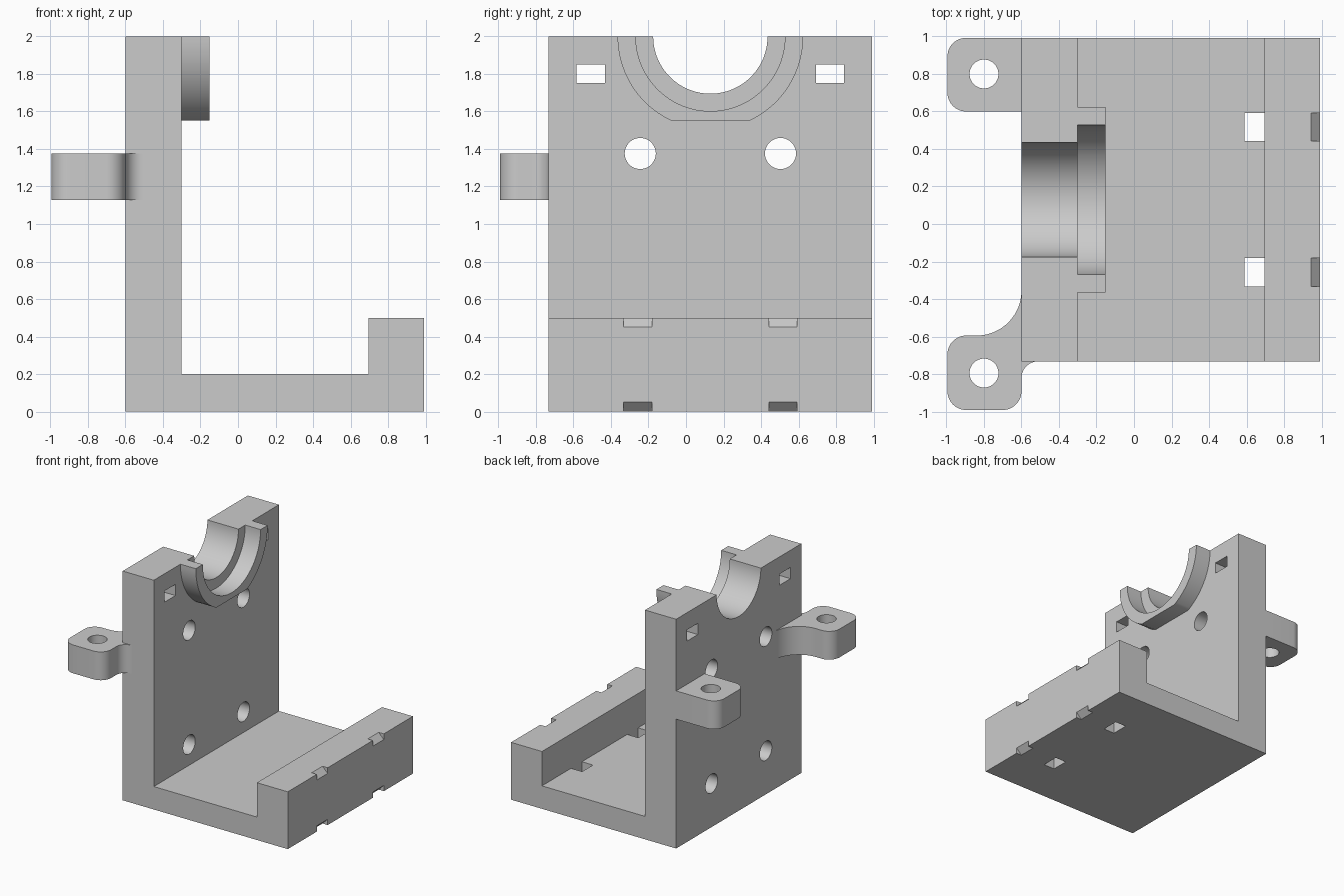
import bpy, bmesh
from math import pi, sin, cos, asin
from mathutils import Vector

if "Cube" in bpy.data.objects:
    bpy.data.objects.remove(bpy.data.objects["Cube"])

grey = bpy.data.materials.new("plain grey")
grey.use_nodes = True
colour = (0.6, 0.6, 0.6, 1)
grey.diffuse_color = colour
grey.node_tree.nodes["Principled BSDF"].inputs["Base Color"].default_value = colour

MID = 0.13                      # symmetry line of the body along y
BACK, FACE = -0.6, -0.3         # upright wall along x
LIP, END = 0.695, 0.993         # lip along x
Y0, Y1 = -0.732, 0.993


def prism(name, points, axis, lo, hi):
    """Extrude a flat outline along x, y or z."""
    place = {"x": lambda p, d: (d, p[0], p[1]),
             "y": lambda p, d: (p[0], d, p[1]),
             "z": lambda p, d: (p[0], p[1], d)}[axis]
    bm = bmesh.new()
    face = bm.faces.new([bm.verts.new(place(p, lo)) for p in points])
    top = bmesh.ops.extrude_face_region(bm, geom=[face])["geom"]
    shift = Vector(place((0, 0), hi - lo))
    bmesh.ops.translate(bm, vec=shift, verts=[v for v in top if isinstance(v, bmesh.types.BMVert)])
    bmesh.ops.recalc_face_normals(bm, faces=bm.faces)
    mesh = bpy.data.meshes.new(name)
    bm.to_mesh(mesh)
    bm.free()
    mesh.materials.append(grey)
    obj = bpy.data.objects.new(name, mesh)
    bpy.context.collection.objects.link(obj)
    return obj


def arc(cx, cy, r, a, b, n=12):
    return [(cx + r * cos(a + (b - a) * i / n), cy + r * sin(a + (b - a) * i / n))
            for i in range(n + 1)]


def circle(cx, cy, r, n=48):
    return arc(cx, cy, r, 0, 2 * pi, n)[:-1]


def rect(x0, x1, y0, y1):
    return [(x0, y0), (x1, y0), (x1, y1), (x0, y1)]


def cut(obj, cutters):
    """Subtract each cutter from the part, then remove it."""
    for cutter in cutters:
        cutter.hide_render = True
        mod = obj.modifiers.new("cut", "BOOLEAN")
        mod.operation, mod.solver, mod.object = "DIFFERENCE", "EXACT", cutter
        bpy.context.view_layer.objects.active = obj
        bpy.ops.object.modifier_apply(modifier=mod.name)
        bpy.data.objects.remove(cutter)


def smooth(obj):
    bpy.ops.object.select_all(action="DESELECT")
    obj.select_set(True)
    bpy.context.view_layer.objects.active = obj
    bpy.ops.object.shade_smooth_by_angle(angle=pi / 6)


# Body: upright wall, floor and lip in one profile
body = prism("body", [(BACK, 0), (END, 0), (END, 0.5), (LIP, 0.5), (LIP, 0.2),
                      (FACE, 0.2), (FACE, 2), (BACK, 2)], "y", Y0, Y1)
through = ("x", BACK - 0.1, FACE + 0.1)
cutters = [prism("bore_cutter", circle(MID, 2, 0.305, 96), *through)]
for side in (-1, 1):
    # Wall: square slots and round holes
    y = MID + side * 0.638
    cutters.append(prism("slot_cutter", rect(y - 0.075, y + 0.075, 1.752, 1.85), *through))
    for z in (0.38, 1.376):
        cutters.append(prism("hole_cutter", circle(MID + side * 0.374, z, 0.083), *through))
    # Floor slots and the bevelled notches on the lip's outer edges
    y = MID + side * 0.387
    lo, hi = y - 0.075, y + 0.075
    cutters.append(prism("floor_slot_cutter", rect(0.588, LIP, lo, hi), "z", -0.1, 0.3))
    for z, s in ((0.5, 1), (0, -1)):
        notch = [(END - 0.1, z + s * 0.05), (END + 0.05, z - s * 0.1), (END + 0.05, z + s * 0.05)]
        cutters.append(prism("notch_cutter", notch, "y", lo, hi))
cut(body, cutters)
smooth(body)

# Half ring around the bore, flattened underneath
a = asin(0.448 / 0.495)
ring = (arc(MID, 2, 0.495, -pi, a - pi, 20) + arc(MID, 2, 0.495, -a, 0, 20)
        + arc(MID, 2, 0.398, 0, -pi, 48))
smooth(prism("bearing_ring", ring, "x", FACE, -0.152))

# Rear mounting ear, flush with the body's end
r = 0.1
rear = ([(BACK, 0.6), (BACK, Y1)] + arc(-0.895, Y1 - r, r, pi / 2, pi)
        + arc(-0.895, 0.6 + r, r, pi, 1.5 * pi))
# Front mounting ear, overhanging the end with fillets into the body
front = (arc(-0.895, -0.695, r, pi / 2, pi) + arc(-0.895, -0.892, r, pi, 1.5 * pi)
         + arc(BACK - r, -0.892, r, -pi / 2, 0) + arc(BACK + 0.09, Y0 - 0.09, 0.09, pi, pi / 2)
         + [(BACK + 0.09, Y0), (BACK, Y0)][1:]
         + arc(-0.84, -0.355, 0.24, 0, -pi / 2, 20))
for name, outline, y in (("rear_ear", rear, 0.8), ("front_ear", front, -0.795)):
    ear = prism(name, outline, "z", 1.128, 1.375)
    cut(ear, [prism("ear_hole_cutter", circle(-0.8, y, 0.077), "z", 1, 1.5)])
    smooth(ear)
